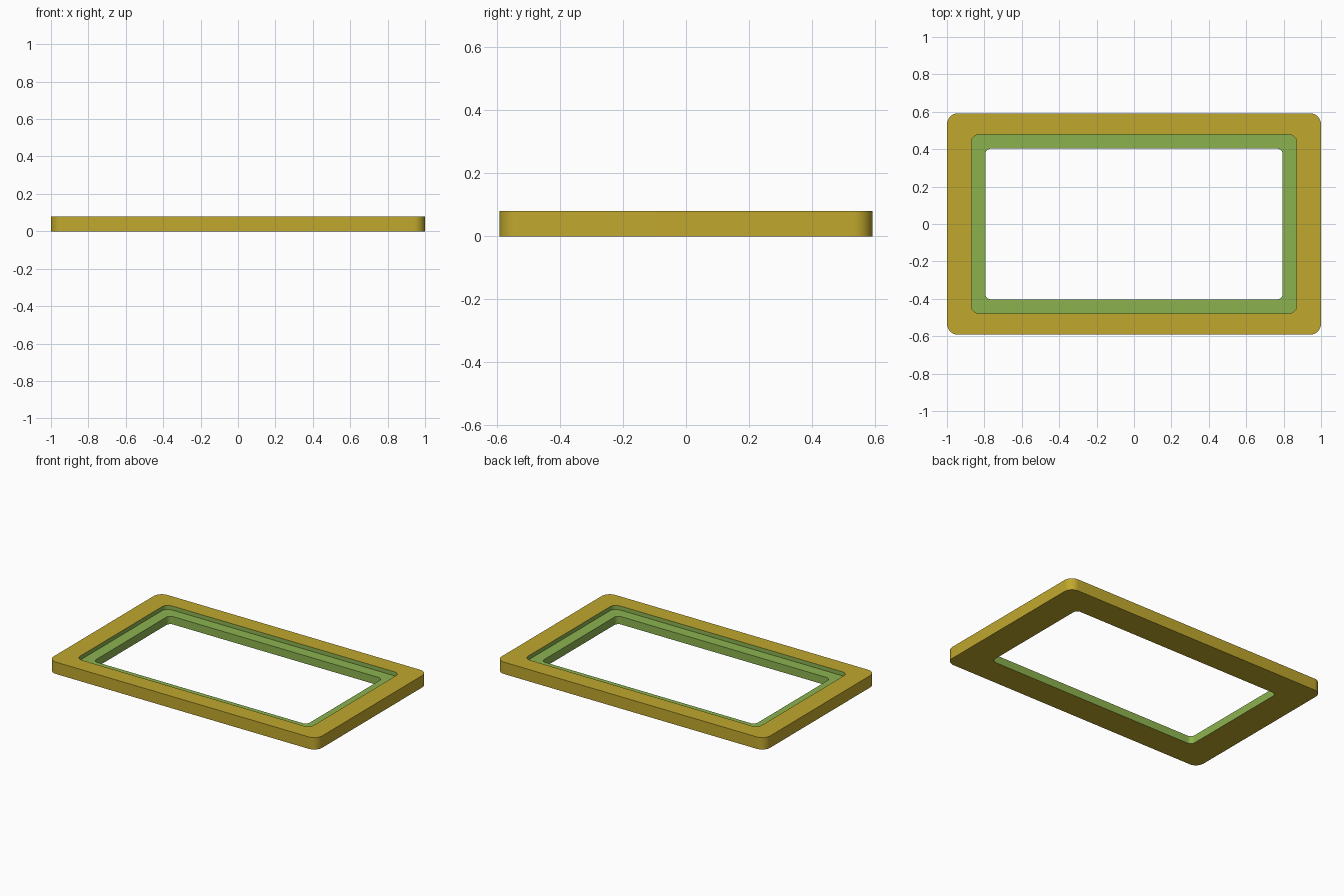
import bpy, bmesh, math

if "Cube" in bpy.data.objects:
    bpy.data.objects.remove(bpy.data.objects["Cube"])

HEIGHT, LEDGE = 0.08, 0.053
SEG = 10  # segments per rounded corner


def material(name, rgb):
    m = bpy.data.materials.new(name)
    m.diffuse_color = (*rgb, 1)
    m.use_nodes = True
    m.node_tree.nodes["Principled BSDF"].inputs["Base Color"].default_value = m.diffuse_color
    return m


def rounded_rect(bm, hx, hy, r, z):
    """Ring of vertices around a rounded rectangle."""
    ring = []
    for q, (sx, sy) in enumerate([(1, 1), (-1, 1), (-1, -1), (1, -1)]):
        for i in range(SEG + 1):
            a = math.radians(90 * (q + i / SEG))
            ring.append(bm.verts.new((sx * (hx - r) + r * math.cos(a),
                                      sy * (hy - r) + r * math.sin(a), z)))
    return ring


OUTER = (1.0, 0.592, 0.06)
RECESS = (0.87, 0.478, 0.042)
HOLE = (0.795, 0.403, 0.03)

# Closed cross-section: outline, height, and colour of the band to the next ring
section = [(OUTER, 0, 0), (OUTER, HEIGHT, 0), (RECESS, HEIGHT, 1),
           (RECESS, LEDGE, 1), (HOLE, LEDGE, 1), (HOLE, 0, 0)]

bm = bmesh.new()
rings = [rounded_rect(bm, *outline, z) for outline, z, _ in section]
for k, (_, _, colour) in enumerate(section):
    a, b = rings[k], rings[(k + 1) % len(rings)]
    for i in range(len(a)):
        j = (i + 1) % len(a)
        bm.faces.new((a[i], a[j], b[j], b[i])).material_index = colour
bmesh.ops.recalc_face_normals(bm, faces=bm.faces)

# Frame with a stepped inner ledge
mesh = bpy.data.meshes.new("stepped_frame")
bm.to_mesh(mesh)
bm.free()
mesh.materials.append(material("mustard yellow", (0.53, 0.39, 0.027)))
mesh.materials.append(material("leaf green", (0.265, 0.45, 0.078)))
frame = bpy.data.objects.new("stepped_frame", mesh)
bpy.context.collection.objects.link(frame)
bpy.context.view_layer.objects.active = frame
frame.select_set(True)
bpy.ops.object.shade_smooth_by_angle(angle=math.radians(30))
